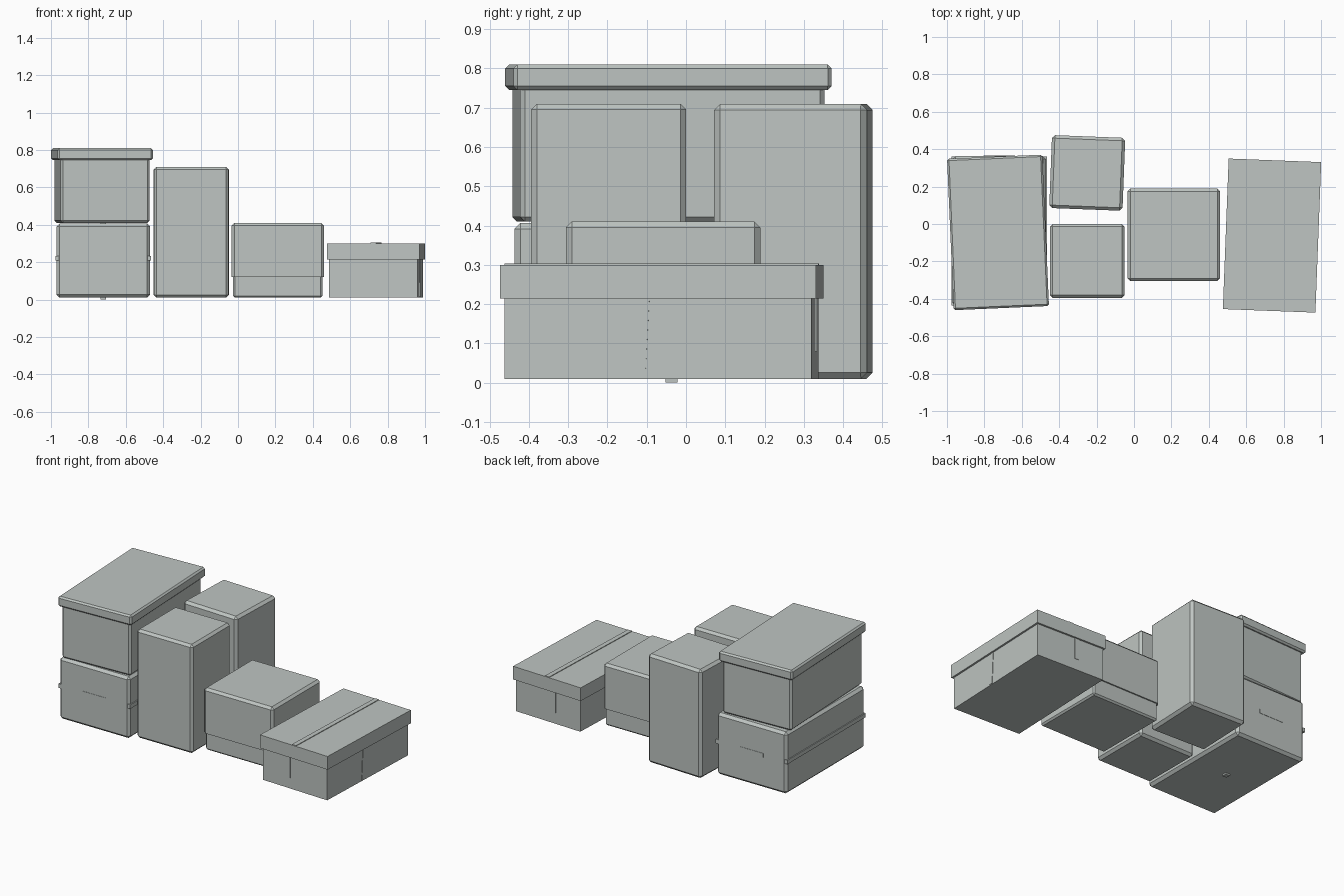
import bpy
import bmesh
from math import radians
from mathutils import Matrix, Vector

cube = bpy.data.objects.get("Cube")
if cube:
    bpy.data.objects.remove(cube, do_unlink=True)

GREY = (0.52, 0.56, 0.54, 1)
card = bpy.data.materials.new("pale_grey_card")
card.use_nodes = True
card.diffuse_color = GREY
card.node_tree.nodes["Principled BSDF"].inputs["Base Color"].default_value = GREY


def box(name, centre, size, z, turn=0, bevel=0, keep_bottom=False, offset=(0, 0), lean=0):
    """Box between two heights, turned about its stack centre, with chamfered edges."""
    bm = bmesh.new()
    bmesh.ops.create_cube(bm, size=1)
    bmesh.ops.scale(bm, vec=(size[0], size[1], z[1] - z[0]), verts=bm.verts)
    if bevel:
        edges = [e for e in bm.edges
                 if not keep_bottom or any(v.co.z > 0 for v in e.verts)]
        bmesh.ops.bevel(bm, geom=edges, offset=bevel, segments=1, affect='EDGES')
    bmesh.ops.rotate(bm, verts=bm.verts, matrix=Matrix.Rotation(radians(lean), 3, 'X'))
    bmesh.ops.translate(bm, verts=bm.verts, vec=(*offset, sum(z) / 2))
    mesh = bpy.data.meshes.new(name)
    bm.to_mesh(mesh)
    bm.free()
    mesh.materials.append(card)
    obj = bpy.data.objects.new(name, mesh)
    obj.location = Vector((*centre, 0))
    obj.rotation_euler.z = radians(turn)
    bpy.context.collection.objects.link(obj)
    return obj


# Stacked pair: tied box underneath, lidded box on top
low = (-0.72, -0.037)
box("lower_box", low, (0.50, 0.80), (0.01, 0.407), bevel=0.016)
box("lower_box_side_band", low, (0.512, 0.796), (0.208, 0.234))
box("lower_box_front_band", low, (0.17, 0.804), (0.208, 0.234))
box("lower_box_cross_string", low, (0.03, 0.03), (0, 0.41))

high = (-0.727, -0.045)
box("upper_box", high, (0.477, 0.775), (0.41, 0.76), 2.5, 0.012)
box("upper_box_lid", high, (0.51, 0.81), (0.745, 0.81), 2.5, 0.01)

# Two tall cartons
box("front_tall_box", (-0.25, -0.197), (0.40, 0.395), (0.01, 0.71), bevel=0.015)
box("back_tall_box", (-0.25, 0.273), (0.392, 0.39), (0.01, 0.71), -2.2, 0.016)

# Square box with a deep lid
square = (0.213, -0.058)
box("square_box_base", square, (0.478, 0.478), (0.01, 0.20), bevel=0.01)
box("square_box_lid", square, (0.495, 0.495), (0.12, 0.41), bevel=0.015, keep_bottom=True)

# Low ribboned box
flat = (0.738, -0.062)
box("flat_box_base", flat, (0.472, 0.782), (0.01, 0.24), -2.2)
box("flat_box_lid", flat, (0.495, 0.805), (0.215, 0.30), -2.2)
box("flat_box_top_ribbon", flat, (0.03, 0.80), (0.29, 0.304), -2.2)
for side, word in ((-1, "right"), (1, "left")):
    box(word + "_side_ribbon", flat, (0.006, 0.026), (0.015, 0.225), -2.2,
        offset=(side * 0.236, -0.04), lean=-3)
for side, word in ((-1, "front"), (1, "back")):
    box(word + "_ribbon", flat, (0.025, 0.006), (0.08, 0.225), -2.2,
        offset=(-0.045, side * 0.391))
